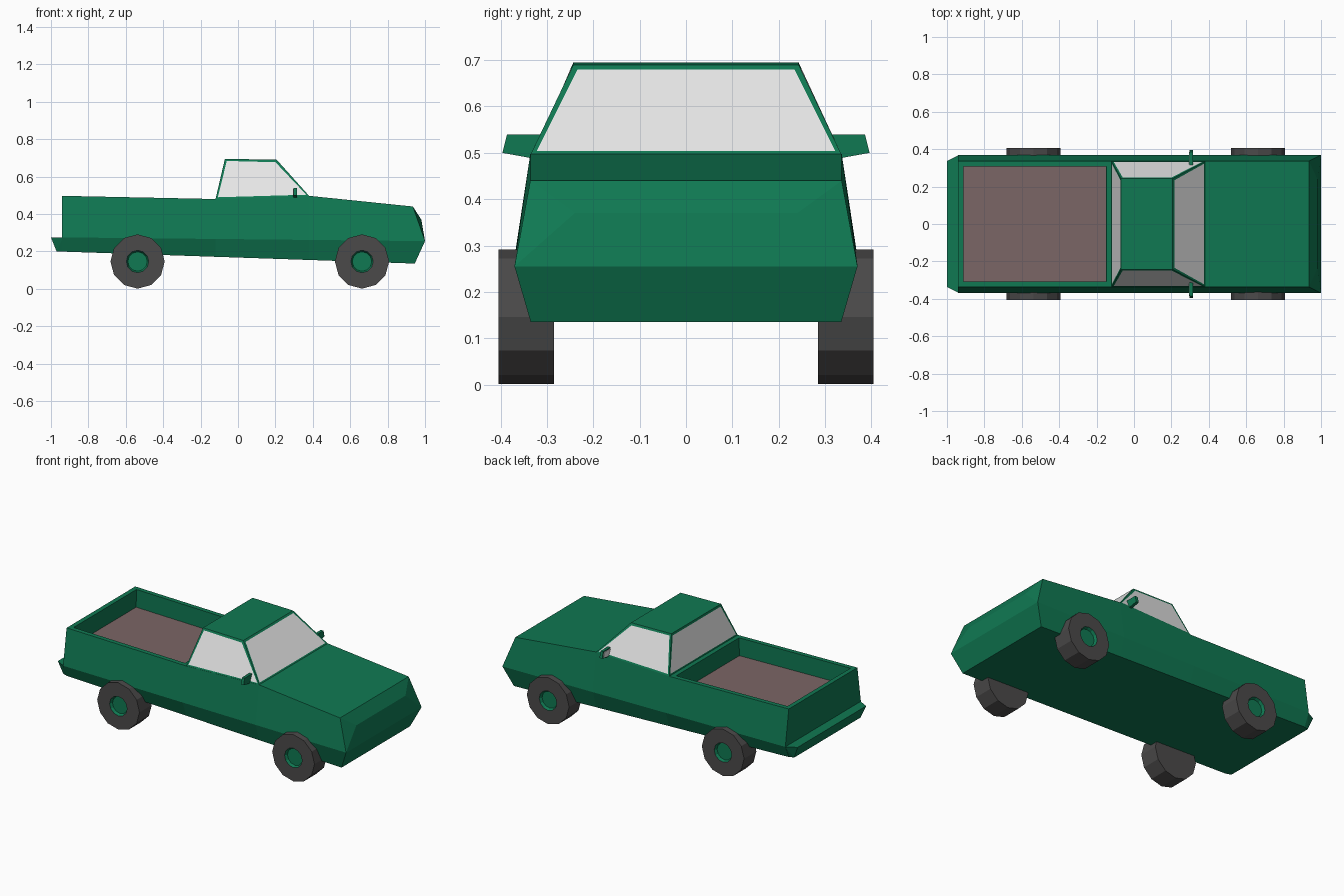
import bpy, bmesh, math

if "Cube" in bpy.data.objects:
    bpy.data.objects.remove(bpy.data.objects["Cube"])


def material(name, r, g, b):
    m = bpy.data.materials.new(name)
    m.diffuse_color = (r, g, b, 1)
    m.use_nodes = True
    m.node_tree.nodes["Principled BSDF"].inputs["Base Color"].default_value = m.diffuse_color
    return m


GREEN = material("green paint", 0.005, 0.19, 0.085)
GLASS = material("light grey glass", 0.80, 0.80, 0.80)
RUBBER = material("dark rubber", 0.07, 0.068, 0.068)
LINER = material("brown bed liner", 0.20, 0.132, 0.132)


def finish(name, bm, mats):
    me = bpy.data.meshes.new(name)
    bm.to_mesh(me)
    bm.free()
    for m in mats:
        me.materials.append(m)
    ob = bpy.data.objects.new(name, me)
    bpy.context.collection.objects.link(ob)
    return ob


def hull(points):
    bm = bmesh.new()
    for p in points:
        bm.verts.new(p)
    bmesh.ops.convex_hull(bm, input=bm.verts[:])
    bmesh.ops.recalc_face_normals(bm, faces=bm.faces[:])
    return bm


def mix(a, b, x, x0, x1):
    return a + (b - a) * (x - x0) / (x1 - x0)


# Body: six-sided sections from tailgate to nose
# (top x, top z, waist x, bottom x)
stations = [(-0.94, 0.497, -0.94, -0.94), (-0.12, 0.48, -0.12, -0.12),
            (0.38, 0.497, 0.38, 0.38), (0.935, 0.44, 1.0, 0.945)]
bm = bmesh.new()
rings = []
for tx, tz, wx, bx in stations:
    wz = mix(0.275, 0.255, wx, -0.94, 1.0)
    bz = mix(0.20, 0.135, bx, -0.97, 0.945)
    half = [(bx, 0.335, bz), (wx, 0.37, wz), (tx, 0.336, tz)]
    pts = [(x, -y, z) for x, y, z in half] + half[::-1]
    rings.append([bm.verts.new(p) for p in pts])
for a, b in zip(rings, rings[1:]):
    for i in range(6):
        j = (i + 1) % 6
        f = bm.faces.new((a[i], a[j], b[j], b[i]))
        if a is rings[0] and i == 2:
            bed = f
bm.faces.new(rings[0])
# Faceted nose
n = rings[-1]
m0, m1 = bm.verts.new((0.98, -0.24, 0.37)), bm.verts.new((0.98, 0.24, 0.37))
for vs in ((n[0], n[1], n[4], n[5]), (n[1], m0, m1, n[4]), (m0, n[2], n[3], m1),
           (n[1], n[2], m0), (n[4], m1, n[3])):
    bm.faces.new(vs)
bmesh.ops.recalc_face_normals(bm, faces=bm.faces[:])
# Sunken cargo bed
bmesh.ops.inset_region(bm, faces=[bed], thickness=0.04)
bmesh.ops.inset_region(bm, faces=[bed], thickness=0.0005, depth=-0.11)
bed.material_index = 1
finish("truck_body", bm, [GREEN, LINER])

# Rear bumper
pts = []
for s in (-1, 1):
    pts += [(-1.0, s * 0.336, 0.275), (-0.97, s * 0.325, 0.20),
            (-0.935, s * 0.37, 0.275), (-0.935, s * 0.335, 0.199)]
finish("rear_bumper", hull(pts), [GREEN])

# Cab with inset windows on its four sloping sides
bm = bmesh.new()
low = [bm.verts.new(p) for p in ((-0.12, -0.335, 0.48), (0.38, -0.335, 0.497),
                                 (0.38, 0.335, 0.497), (-0.12, 0.335, 0.48))]
top = [bm.verts.new(p) for p in ((-0.07, -0.243, 0.695), (0.207, -0.243, 0.69),
                                 (0.207, 0.243, 0.69), (-0.07, 0.243, 0.695))]
bm.faces.new(top)
sides = []
for i in range(4):
    j = (i + 1) % 4
    sides.append(bm.faces.new((low[i], low[j], top[j], top[i])))
bmesh.ops.recalc_face_normals(bm, faces=bm.faces[:])
bmesh.ops.inset_individual(bm, faces=sides, thickness=0.016)
for f in sides:
    f.material_index = 1
finish("cab", bm, [GREEN, GLASS])

# Wheels: twelve-sided tyre with a recessed hub
profile = [(0.145, 0.285), (0.145, 0.405), (0.06, 0.405), (0.052, 0.388)]
for end, x in (("front", 0.663), ("rear", -0.537)):
    for side, s in (("right", -1), ("left", 1)):
        bm = bmesh.new()
        loops = []
        for r, y in profile:
            loops.append([bm.verts.new((x + r * math.cos(k * math.pi / 6), s * y,
                                        0.146 + r * math.sin(k * math.pi / 6)))
                          for k in range(12)])
        bm.faces.new(loops[0])
        for n_band, (a, b) in enumerate(zip(loops, loops[1:])):
            for k in range(12):
                j = (k + 1) % 12
                f = bm.faces.new((a[k], a[j], b[j], b[k]))
                f.material_index = int(n_band == 2)
        bm.faces.new(loops[-1]).material_index = 1
        bmesh.ops.recalc_face_normals(bm, faces=bm.faces[:])
        finish(f"{end}_{side}_wheel", bm, [RUBBER, GREEN])

# Door mirrors, with glass facing the rear
outline = [(0.305, 0.54), (0.386, 0.54), (0.396, 0.50), (0.325, 0.487)]
for side, s in (("right", -1), ("left", 1)):
    pts = [(x, s * y, z) for x in (0.298, 0.316) for y, z in outline]
    finish(f"{side}_mirror", hull(pts), [GREEN])
    plate = [(x, s * (0.355 + (y - 0.355) * 0.75), 0.516 + (z - 0.516) * 0.75)
             for x in (0.295, 0.299) for y, z in outline]
    finish(f"{side}_mirror_glass", hull(plate), [GLASS])
